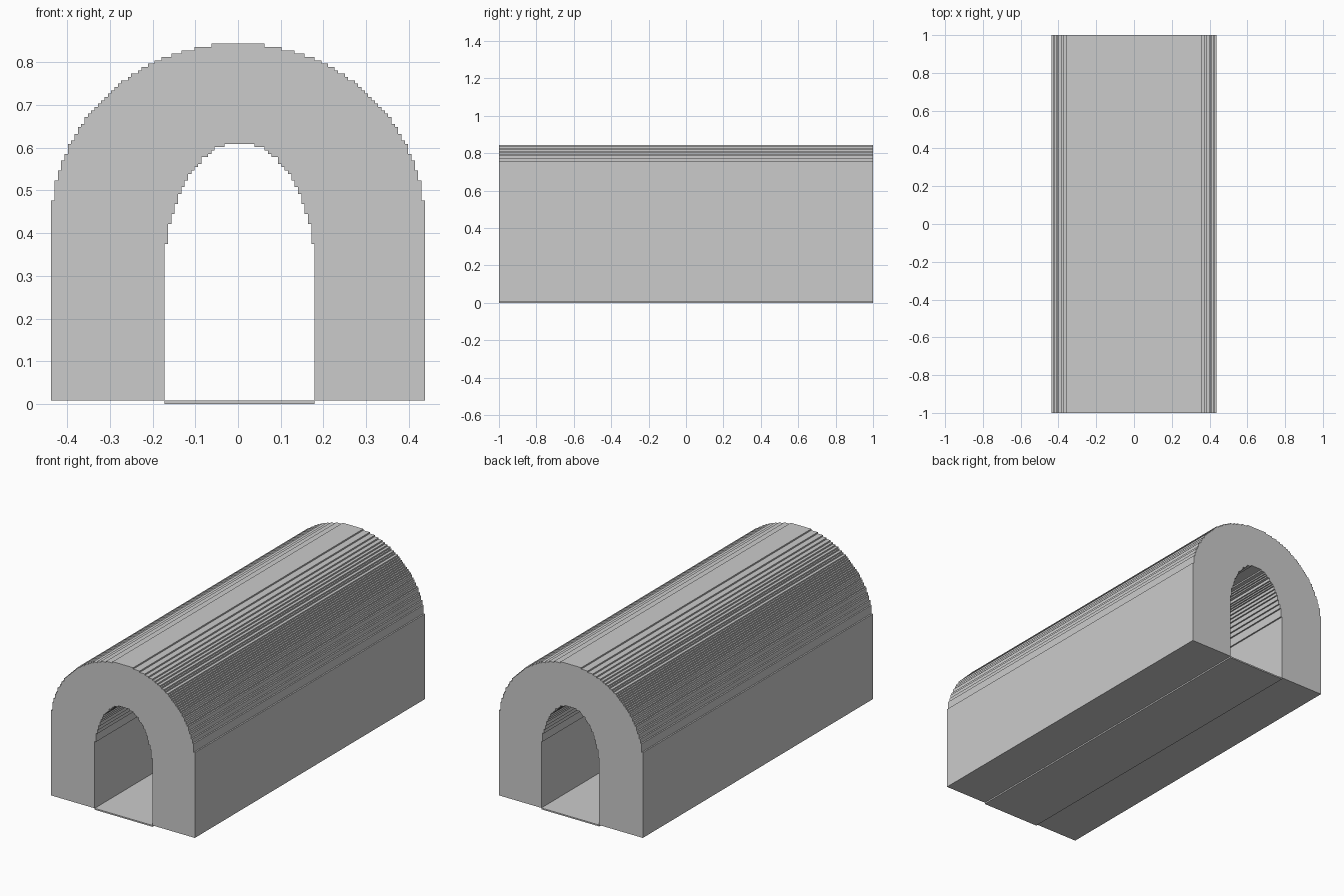
import bpy
import bmesh
from math import sqrt

cube = bpy.data.objects.get("Cube")
if cube:
    bpy.data.objects.remove(cube, do_unlink=True)

STEP = 1 / 128      # size of one stair step in the arch
HALF_LENGTH = 1.0

grey = bpy.data.materials.new("plain grey")
grey.use_nodes = True
colour = (0.6, 0.6, 0.6, 1)
grey.diffuse_color = colour
grey.node_tree.nodes["Principled BSDF"].inputs["Base Color"].default_value = colour


def stepped_arch(first, last, spring, rise):
    """Stair-stepped half ellipse over columns first..last, left to right."""
    middle, half = (first + last) / 2, (last - first) / 2
    points, previous = [], None
    for column in range(first, last):
        u = (column + 0.5 - middle) / half
        level = round((spring + rise * sqrt(1 - u * u)) / STEP)
        if level != previous:
            if previous is not None:
                points.append((column * STEP, previous * STEP))
            points.append((column * STEP, level * STEP))
            previous = level
    points.append((last * STEP, previous * STEP))
    return points


def extrude_profile(name, profile):
    """Extrude an x-z outline along the full length."""
    bm = bmesh.new()
    face = bm.faces.new([bm.verts.new((x, -HALF_LENGTH, z)) for x, z in profile])
    result = bmesh.ops.extrude_face_region(bm, geom=[face], use_keep_orig=True)
    moved = [g for g in result["geom"] if isinstance(g, bmesh.types.BMVert)]
    bmesh.ops.translate(bm, verts=moved, vec=(0, 2 * HALF_LENGTH, 0))
    bmesh.ops.recalc_face_normals(bm, faces=bm.faces)
    mesh = bpy.data.meshes.new(name)
    bm.to_mesh(mesh)
    bm.free()
    mesh.materials.append(grey)
    obj = bpy.data.objects.new(name, mesh)
    bpy.context.collection.objects.link(obj)
    return obj


# Tunnel shell: outer arch, then back along the inner arch
outer_half = 56
inner_left, inner_right = -22, 23
outer = stepped_arch(-outer_half, outer_half, 0.424, 0.42)
inner = stepped_arch(inner_left, inner_right, 0.31, 0.303)
shell = [(-outer_half * STEP, STEP)] + outer + [(outer_half * STEP, STEP)]
shell += [(inner_right * STEP, STEP)] + inner[::-1] + [(inner_left * STEP, STEP)]
extrude_profile("tunnel_shell", shell)

# Thin floor, one step below the walls
left, right = inner_left * STEP, inner_right * STEP
extrude_profile("tunnel_floor", [(left, 0), (left, STEP), (right, STEP), (right, 0)])
